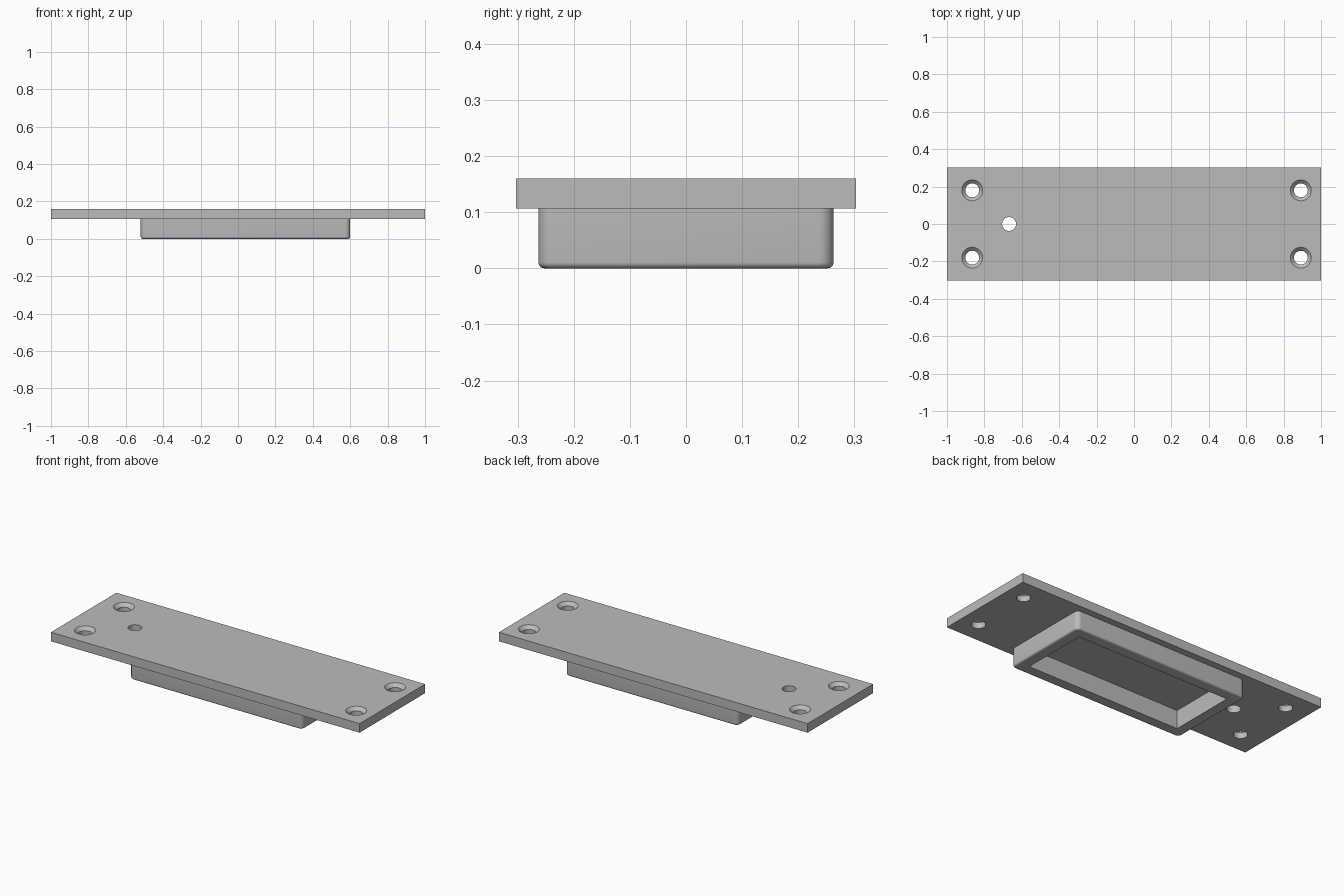
import bpy, bmesh, math
from mathutils import Matrix

default = bpy.data.objects.get("Cube")
if default:
    bpy.data.objects.remove(default, do_unlink=True)

PLATE_BOTTOM, PLATE_TOP = 0.107, 0.16
RIM_X, RIM_Y, WALL = (-0.52, 0.60), 0.263, 0.065

grey = bpy.data.materials.new("plain grey")
grey.use_nodes = True
grey.diffuse_color = (0.5, 0.5, 0.5, 1)
grey.node_tree.nodes["Principled BSDF"].inputs["Base Color"].default_value = (0.5, 0.5, 0.5, 1)


def make_object(name, bm):
    bmesh.ops.recalc_face_normals(bm, faces=bm.faces)
    mesh = bpy.data.meshes.new(name)
    bm.to_mesh(mesh)
    bm.free()
    mesh.materials.append(grey)
    obj = bpy.data.objects.new(name, mesh)
    bpy.context.collection.objects.link(obj)
    return obj


def box(x0, x1, y0, y1, z0, z1):
    bm = bmesh.new()
    place = Matrix.Translation(((x0 + x1) / 2, (y0 + y1) / 2, (z0 + z1) / 2))
    size = Matrix.Diagonal((x1 - x0, y1 - y0, z1 - z0, 1))
    bmesh.ops.create_cube(bm, size=1, matrix=place @ size)
    return bm


def lathe(name, x, y, profile, segments=48):
    """Closed round solid from (radius, height) pairs."""
    bm = bmesh.new()
    rings = [[bm.verts.new((x + r * math.cos(math.tau * i / segments),
                            y + r * math.sin(math.tau * i / segments), z))
              for i in range(segments)] for r, z in profile]
    for low, high in zip(rings, rings[1:]):
        for i in range(segments):
            j = (i + 1) % segments
            bm.faces.new((low[i], low[j], high[j], high[i]))
    bm.faces.new(rings[0])
    bm.faces.new(rings[-1])
    return make_object(name, bm)


def activate(obj):
    bpy.ops.object.select_all(action='DESELECT')
    obj.select_set(True)
    bpy.context.view_layer.objects.active = obj


def cut(obj, cutter):
    cutter.hide_render = True
    activate(obj)
    mod = obj.modifiers.new("cut", 'BOOLEAN')
    mod.operation = 'DIFFERENCE'
    mod.solver = 'EXACT'
    mod.object = cutter
    bpy.ops.object.modifier_apply(modifier=mod.name)
    bpy.data.objects.remove(cutter, do_unlink=True)


def smooth(obj):
    activate(obj)
    bpy.ops.object.shade_smooth_by_angle(angle=math.radians(35))


# Flat mounting plate with countersunk screw holes and one plain hole
plate = make_object("mounting_plate", box(-1, 1, -0.303, 0.303, PLATE_BOTTOM, PLATE_TOP))
HOLE, SINK, OVER = 0.037, 0.056, 0.02
screw_profile = [(HOLE, PLATE_BOTTOM - OVER), (HOLE, PLATE_TOP - (SINK - HOLE)),
                 (SINK, PLATE_TOP), (SINK, PLATE_TOP + OVER)]
for x in (-0.865, 0.892):
    for y in (-0.18, 0.18):
        cut(plate, lathe("screw_hole_cutter", x, y, screw_profile))
plain_profile = [(HOLE, PLATE_BOTTOM - OVER), (HOLE, PLATE_TOP + OVER)]
cut(plate, lathe("plain_hole_cutter", -0.668, 0, plain_profile))
smooth(plate)

# Rectangular rim below the plate: rounded corners, softened lower edge, open middle
bm = box(*RIM_X, -RIM_Y, RIM_Y, 0, PLATE_BOTTOM)
upright = [e for e in bm.edges if abs(e.verts[0].co.z - e.verts[1].co.z) > 0.01]
bmesh.ops.bevel(bm, geom=upright, offset=0.026, segments=8, profile=0.5, affect='EDGES')
lower = [e for e in bm.edges if all(v.co.z < 0.001 for v in e.verts)]
bmesh.ops.bevel(bm, geom=lower, offset=0.011, segments=5, profile=0.5, affect='EDGES')
rim = make_object("lower_rim", bm)
opening = make_object("opening_cutter", box(RIM_X[0] + WALL, RIM_X[1] - WALL,
                                            WALL - RIM_Y, RIM_Y - WALL, -0.1, 0.2))
cut(rim, opening)
smooth(rim)
